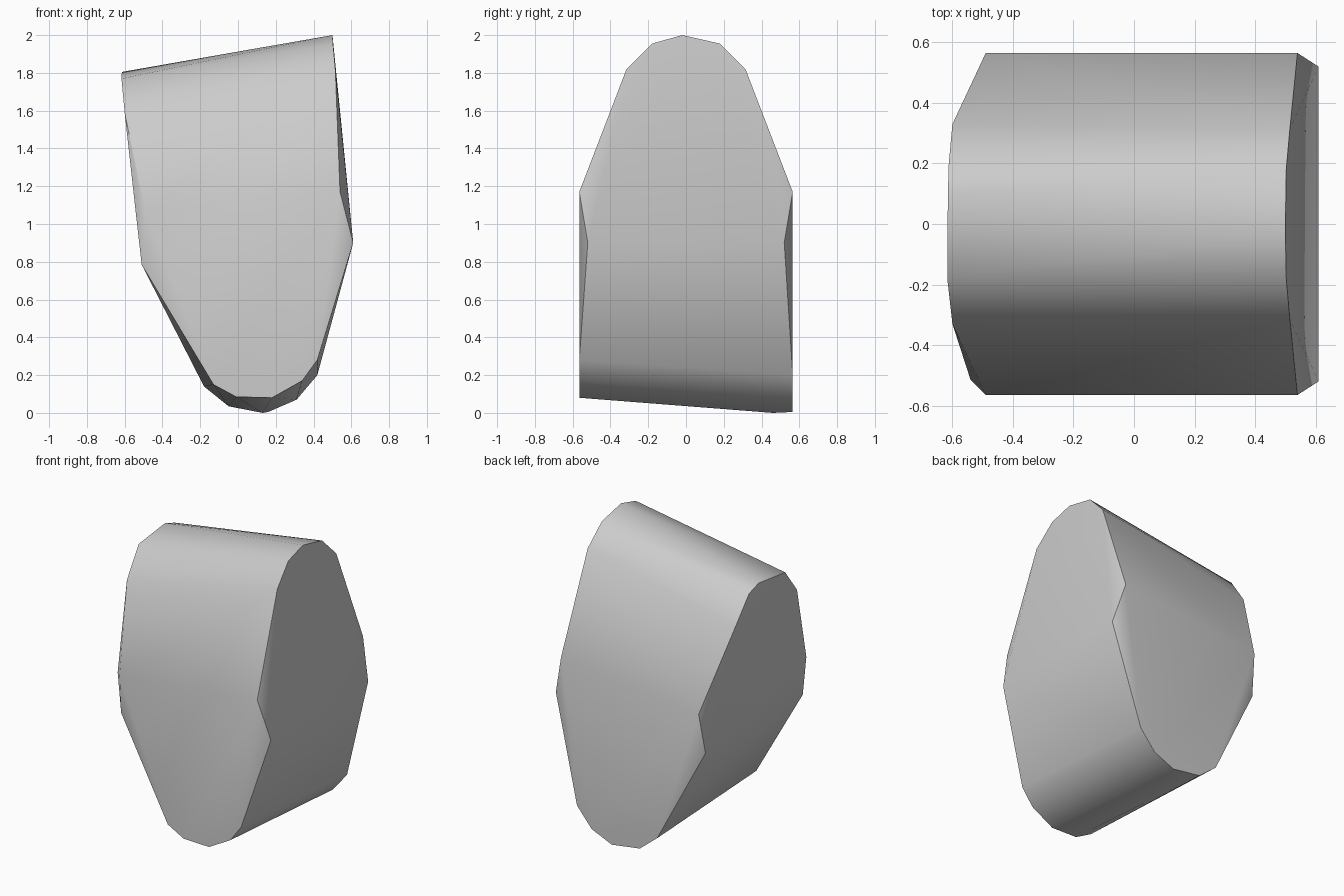
import bpy
import bmesh
import math
from mathutils import Vector

# Remove the default object
default_cube = bpy.data.objects.get("Cube")
if default_cube:
    bpy.data.objects.remove(default_cube, do_unlink=True)


def make_material(name, colour):
    material = bpy.data.materials.new(name)
    material.use_nodes = True
    material.diffuse_color = colour
    shader = material.node_tree.nodes["Principled BSDF"]
    shader.inputs["Base Color"].default_value = colour
    return material


def mirror_depth(points):
    """Repeat points on the opposite side of the front-to-back centre."""
    return points + [(x, -y, z) for x, y, z in points]


def at_depth(profile, depth):
    """Place an (x, z) profile at one depth."""
    return [(x, depth, z) for x, z in profile]


def convex_solid(name, points, material):
    """Wrap the guide points in one closed faceted skin."""
    mesh = bpy.data.meshes.new(name)
    bm = bmesh.new()
    for point in points:
        bm.verts.new(Vector(point))
    bmesh.ops.convex_hull(bm, input=bm.verts[:], use_existing_faces=False)
    loose = [v for v in bm.verts if not v.link_faces]
    bmesh.ops.delete(bm, geom=loose, context='VERTS')
    bmesh.ops.recalc_face_normals(bm, faces=bm.faces[:])
    bm.to_mesh(mesh)
    bm.free()
    mesh.materials.append(material)
    solid = bpy.data.objects.new(name, mesh)
    bpy.context.collection.objects.link(solid)
    return solid


HALF_DEPTH = 0.565

# High end: rounded crest above flaring shoulders
high_end = [(0.5, -0.02, 2.0)] + mirror_depth([
    (0.503, 0.18, 1.955),
    (0.515, 0.315, 1.82),
    (0.54, HALF_DEPTH, 1.17),
    (0.61, 0.52, 0.9),
])

# Low end: the same crest, tilted down and slightly uneven
low_end = [
    (-0.615, 0.1, 1.805),
    (-0.617, -0.18, 1.77),
    (-0.612, 0.2, 1.77),
    (-0.54, -0.515, 1.05),
] + mirror_depth([
    (-0.6, 0.33, 1.59),
    (-0.49, HALF_DEPTH, 1.06),
    (-0.51, 0.52, 0.785),
])

# Rounded keel running from the front to the back
front_keel = at_depth([(-0.13, 0.15), (-0.01, 0.085), (0.18, 0.08),
                       (0.34, 0.17), (0.42, 0.28)], -HALF_DEPTH)
back_keel = at_depth([(-0.18, 0.14), (-0.05, 0.035), (0.16, 0.005),
                      (0.31, 0.07), (0.42, 0.2)], HALF_DEPTH)
keel_tip = [(0.13, 0.46, 0.0)]

stone_grey = make_material("stone_grey", (0.6, 0.6, 0.6, 1.0))
block = convex_solid("tapered_block",
                     high_end + low_end + front_keel + back_keel + keel_tip,
                     stone_grey)

# Smooth the rounded ridges while keeping the end rims crisp
bpy.ops.object.select_all(action='DESELECT')
block.select_set(True)
bpy.context.view_layer.objects.active = block
bpy.ops.object.shade_smooth_by_angle(angle=math.radians(38))
